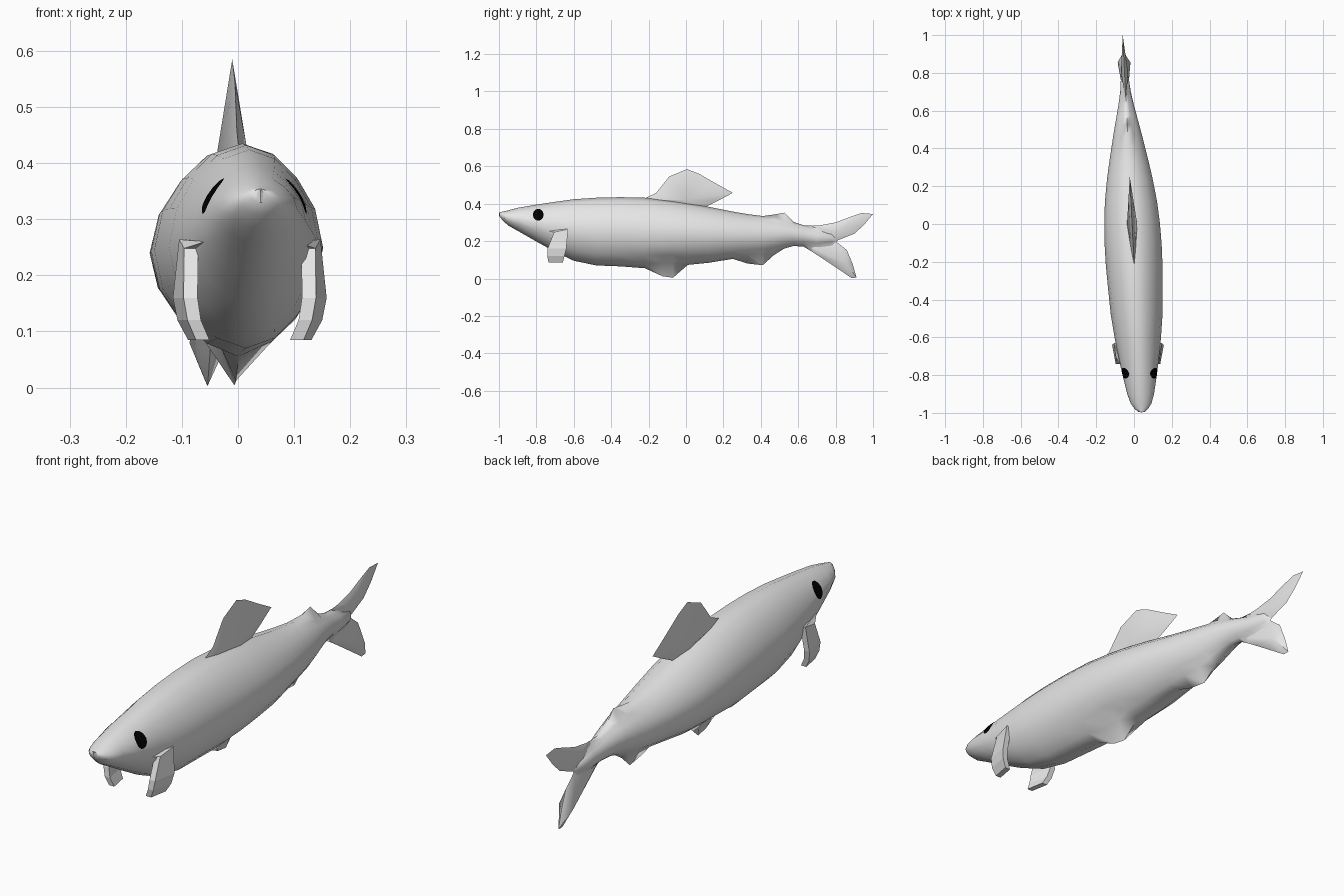
import bpy, bmesh, math
from mathutils import Vector
from mathutils.bvhtree import BVHTree

if "Cube" in bpy.data.objects:
    bpy.data.objects.remove(bpy.data.objects["Cube"])


def material(name, rgb):
    m = bpy.data.materials.new(name)
    m.diffuse_color = (*rgb, 1)
    m.use_nodes = True
    m.node_tree.nodes["Principled BSDF"].inputs["Base Color"].default_value = m.diffuse_color
    return m


GREY = material("light grey", (0.8, 0.8, 0.8))
BLACK = material("black", (0, 0, 0))


def mid(y):
    """Sideways position of the slightly slanted spine."""
    return -0.01 - 0.05 * y


def make(name, verts, faces, mat, angle=40):
    bm = bmesh.new()
    vs = [bm.verts.new(v) for v in verts]
    for f in faces:
        bm.faces.new([vs[i] for i in f])
    bmesh.ops.recalc_face_normals(bm, faces=bm.faces[:])
    me = bpy.data.meshes.new(name)
    bm.to_mesh(me)
    bm.free()
    me.materials.append(mat)
    ob = bpy.data.objects.new(name, me)
    bpy.context.collection.objects.link(ob)
    if angle:
        bpy.ops.object.select_all(action='DESELECT')
        ob.select_set(True)
        bpy.context.view_layer.objects.active = ob
        bpy.ops.object.shade_smooth_by_angle(angle=math.radians(angle))
    return ob


# Body: oval rings along the spine (y, top, bottom, half width)
stations = [
    (-0.996, .354, .330, .016), (-0.978, .358, .308, .036),
    (-0.95, .365, .283, .055), (-0.90, .378, .255, .071), (-0.80, .395, .198, .091),
    (-0.70, .410, .142, .108), (-0.60, .424, .095, .123), (-0.48, .432, .070, .137),
    (-0.35, .435, .065, .144), (-0.22, .432, .060, .150), (-0.125, .422, .064, .151),
    (-0.07, .416, .068, .150), (0.01, .404, .075, .147), (0.12, .384, .084, .138),
    (0.25, .358, .104, .119), (0.33, .344, .115, .104), (0.41, .332, .125, .088),
    (0.47, .322, .142, .076), (0.525, .310, .160, .064), (0.575, .296, .174, .053),
    (0.63, .280, .178, .041), (0.70, .262, .172, .028), (0.78, .245, .185, .020),
]
# Crests and keels pulled out of the body for the small fins and the tail root
crest = {0.41: .334, 0.47: .342, 0.525: .352, 0.575: .303, 0.63: .284, 0.70: .281, 0.78: .292}
keel = {-0.22: .055, -0.125: .012, -0.07: .004, 0.01: .073,
        0.25: .105, 0.33: .080, 0.41: .071, 0.47: .125, 0.63: .170, 0.70: .128, 0.78: .085}
N = 16
verts = []
for y, top, bot, w in stations:
    for i in range(N):
        a = math.tau * i / N
        k = 1 - .05 * math.sin(2 * a) ** 2
        x = k * w * math.sin(a)
        z = (top + bot) / 2 + k * (top - bot) / 2 * math.cos(a)
        if i == 0:
            z = crest.get(y, z)
        if i == N // 2:
            z = keel.get(y, z)
        if abs(i - N // 2) == 1 and keel.get(y, 1) < .02:
            x *= .55    # pinch beside the belly fin
        verts.append((mid(y) + x, y, z))
faces = [(r * N + i, r * N + (i + 1) % N, (r + 1) * N + (i + 1) % N, (r + 1) * N + i)
         for r in range(len(stations) - 1) for i in range(N)]
faces += [tuple(range(N))]
last = len(verts) - N
verts.append((mid(.81), .81, .205))    # notch of the tail
faces += [(last + i, last + (i + 1) % N, last + N) for i in range(N)]
make("body", verts, faces, GREY, 70)

# Upper lip: small flattened wedge at the nose
lip = [(0, -1.0, .353), (-.038, -.972, .322), (.038, -.972, .322), (0, -.998, .330), (0, -.94, .35)]
make("upper_lip", [(mid(y) + x, y, z) for x, y, z in lip],
     [(0, 1, 3), (0, 3, 2), (0, 4, 1), (0, 2, 4), (1, 4, 3), (2, 3, 4)], GREY, 0)


def fin(name, centre, t, rim):
    """Lens-shaped fin: thin rim, thickest at the centre point."""
    n = len(rim)
    v = [(mid(y), y, z) for y, z in rim]
    cy, cz = centre
    v += [(mid(cy) - t, cy, cz), (mid(cy) + t, cy, cz)]
    f = [(i, (i + 1) % n, n + s) for i in range(n) for s in (0, 1)]
    make(name, v, f, GREY)


# Large fins on the centre line
fin("dorsal_fin", (0.0, .42), .027,
    [(-.24, .42), (-.16, .457), (-.09, .545), (0.005, .585), (.07, .56), (.16, .508),
     (.25, .458), (.18, .42), (.11, .385), (.02, .37)])
fin("upper_tail_lobe", (.80, .25), .019,
    [(.66, .281), (.72, .285), (.80, .30), (.88, .33), (.94, .350), (1.0, .345),
     (.95, .285), (.90, .24), (.80, .20), (.66, .22)])
fin("lower_tail_lobe", (.855, .08), .034,
    [(.60, .20), (.64, .165), (.71, .12), (.80, .06), (.885, .003), (.912, .005), (.89, .08),
     (.86, .152), (.80, .20)])

# Side fins: bent straps (z, front y, back y, front inner x, front outer x, back outer x)
levels = [(.248, -.705, -.63, .092, .117, .126), (.16, -.740, -.64, .093, .118, .137),
          (.12, -.742, -.65, .087, .111, .129), (.085, -.735, -.658, .072, .096, .110)]
for side, s in (("left", -1), ("right", 1)):
    v = []
    for z, yf, yb, xi, xo, xb in levels:
        for x, y in ((xi, yf), (xo, yf), (xb, yb), (xb - .024, yb)):
            v.append((.021 + s * x, y, z + (.016 if y == -.63 else 0)))
    f = [(r * 4 + i, r * 4 + (i + 1) % 4, r * 4 + 4 + (i + 1) % 4, r * 4 + 4 + i)
         for r in range(3) for i in range(4)] + [(12, 13, 14, 15)]
    # root wedge running forward into the flank
    v.append((.021 + s * .08, -.77, .26))
    f += [(0, 1, 16), (1, 2, 16), (2, 3, 16), (3, 0, 16)]
    make(side + "_side_fin", v, f, GREY, 0)

# Eyes: thin discs laid on the flank surface
tree = BVHTree.FromPolygons([Vector(p) for p in verts], faces)
for side, s in (("left", -1), ("right", 1)):
    pts = [(-.79, .34)] + [(-.79 + .029 * math.cos(math.tau * i / 12),
                            .34 + .032 * math.sin(math.tau * i / 12)) for i in range(12)]
    ev = []
    for y, z in pts:
        hit = tree.ray_cast(Vector((s, y, z)), Vector((-s, 0, 0)))[0]
        ev.append(hit + Vector((s * .003, 0, .001)))
    make(side + "_eye", ev, [(0, 1 + i, 1 + (i + 1) % 12) for i in range(12)], BLACK, 0)
    me = bpy.data.objects[side + "_eye"].data
    if me.polygons[0].normal.x * s < 0:
        me.flip_normals()
